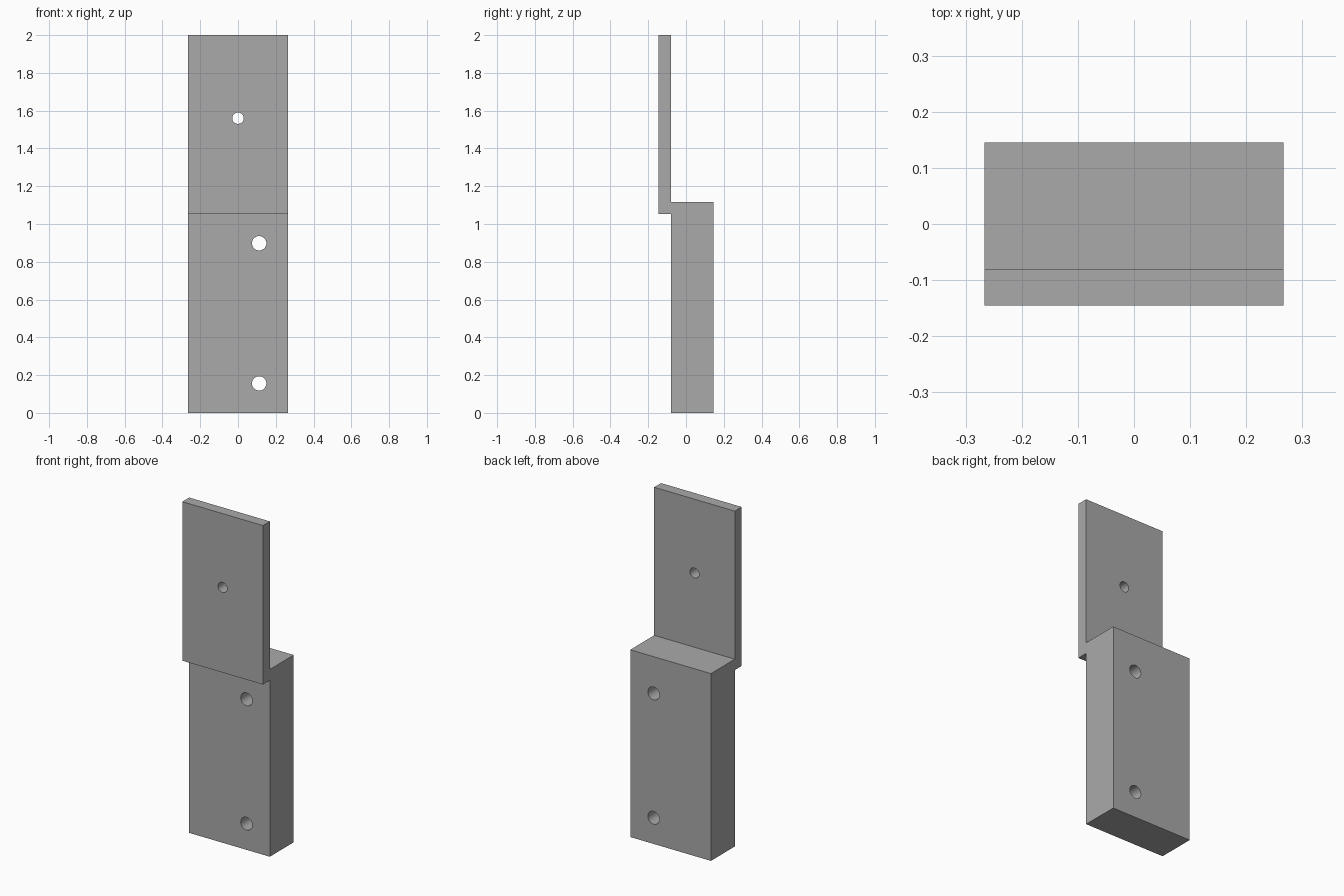
import bpy
import bmesh
from math import pi
from mathutils import Matrix

cube = bpy.data.objects.get("Cube")
if cube:
    bpy.data.objects.remove(cube, do_unlink=True)

HALF_WIDTH = 0.266
FRONT, STEP, BACK = -0.145, -0.08, 0.145
PLATE_BOTTOM, BLOCK_TOP, TOP = 1.052, 1.117, 2.0

grey = bpy.data.materials.new("plain grey")
grey.use_nodes = True
grey.diffuse_color = (0.4, 0.4, 0.4, 1)
grey.node_tree.nodes["Principled BSDF"].inputs["Base Color"].default_value = grey.diffuse_color


def add_object(name, bm):
    bmesh.ops.recalc_face_normals(bm, faces=bm.faces)
    mesh = bpy.data.meshes.new(name)
    bm.to_mesh(mesh)
    bm.free()
    mesh.materials.append(grey)
    obj = bpy.data.objects.new(name, mesh)
    bpy.context.collection.objects.link(obj)
    return obj


# Bracket: stepped side profile swept across the width
profile = [(STEP, 0), (BACK, 0), (BACK, BLOCK_TOP), (STEP, BLOCK_TOP),
           (STEP, TOP), (FRONT, TOP), (FRONT, PLATE_BOTTOM), (STEP, PLATE_BOTTOM)]
bm = bmesh.new()
side = bm.faces.new([bm.verts.new((-HALF_WIDTH, y, z)) for y, z in profile])
swept = bmesh.ops.extrude_face_region(bm, geom=[side])["geom"]
bmesh.ops.translate(bm, vec=(2 * HALF_WIDTH, 0, 0),
                    verts=[v for v in swept if isinstance(v, bmesh.types.BMVert)])
bracket = add_object("stepped_bracket", bm)

# Through holes: one in the plate, two in the block
bm = bmesh.new()
for x, z, radius in [(0, 1.56, 0.03), (0.112, 0.898, 0.038), (0.112, 0.156, 0.038)]:
    bmesh.ops.create_cone(bm, cap_ends=True, segments=48, radius1=radius, radius2=radius,
                          depth=1, matrix=Matrix.Translation((x, 0, z)) @ Matrix.Rotation(pi / 2, 4, "X"))
cutter = add_object("hole_cutter", bm)
cutter.hide_render = True
cutter.display_type = "WIRE"

holes = bracket.modifiers.new("holes", "BOOLEAN")
holes.operation = "DIFFERENCE"
holes.solver = "EXACT"
holes.object = cutter

# Apply the cut, then smooth only the hole walls
bpy.ops.object.select_all(action="DESELECT")
bracket.select_set(True)
bpy.context.view_layer.objects.active = bracket
bpy.ops.object.modifier_apply(modifier=holes.name)
bpy.data.objects.remove(cutter, do_unlink=True)
bpy.ops.object.shade_smooth_by_angle(angle=pi / 6)
